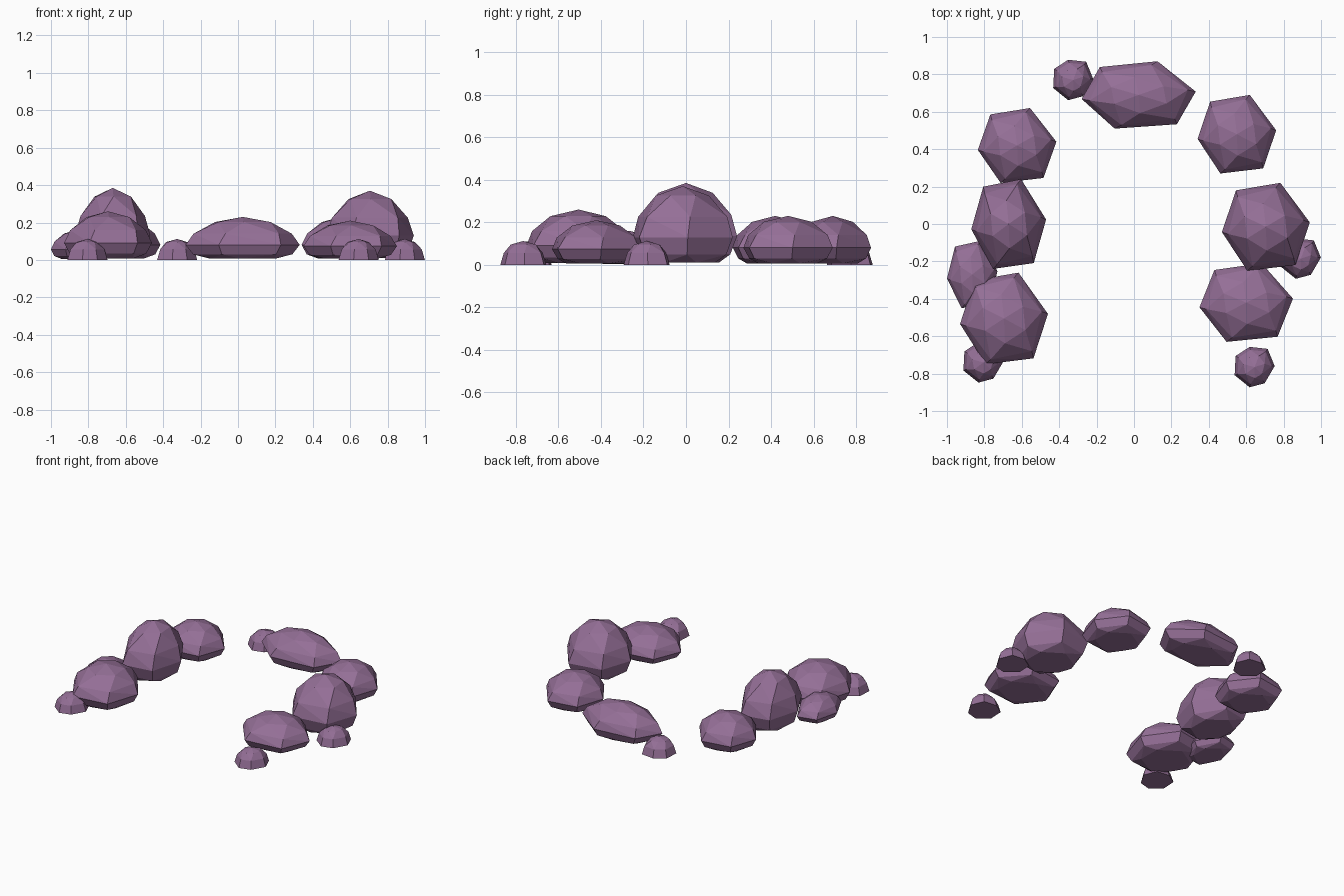
import bpy, bmesh, math

if "Cube" in bpy.data.objects:
    bpy.data.objects.remove(bpy.data.objects["Cube"])

stone = bpy.data.materials.new("purple_stone")
stone.diffuse_color = (0.30, 0.16, 0.31, 1)
stone.use_nodes = True
stone.node_tree.nodes["Principled BSDF"].inputs["Base Color"].default_value = stone.diffuse_color

# Shared plan outlines, in units of the half width and half depth
BOULDER = [(-.68, .83), (.33, 1), (1, .1), (.67, -.87), (-.42, -1), (-1, -.12)]
PEBBLE = [(-.95, .55), (-.25, 1), (.65, .9), (1, .05), (.5, -.8), (-.25, -1), (-1, -.4)]

# Rings: (height fraction, outline scale, twist in degrees)
BOULDER_RINGS = [(.03, .62, 20), (.13, .87, 0), (.35, 1, 0), (.61, .87, 4), (.88, .5, 25), (1, 0, 0)]
PEBBLE_RINGS = [(0, 1, 0), (.5, .85, 0), (.85, .53, 15), (1, 0, 0)]


def rock(name, outline, rings, x, y, half_x, half_y, height):
    bm = bmesh.new()
    for z, s, twist in rings:
        c, n = math.cos(math.radians(twist)) * s, math.sin(math.radians(twist)) * s
        if s == 0:
            bm.verts.new((0, 0, height * z))
            continue
        for px, py in outline:
            bm.verts.new(((px * c - py * n) * half_x, (px * n + py * c) * half_y, height * z))
    hull = bmesh.ops.convex_hull(bm, input=bm.verts)
    loose = [v for v in bm.verts if not v.link_faces]
    bmesh.ops.delete(bm, geom=loose, context='VERTS')
    bmesh.ops.dissolve_limit(bm, angle_limit=math.radians(3), verts=bm.verts, edges=bm.edges)
    bmesh.ops.recalc_face_normals(bm, faces=bm.faces)
    mesh = bpy.data.meshes.new(name)
    bm.to_mesh(mesh)
    bm.free()
    mesh.materials.append(stone)
    obj = bpy.data.objects.new(name, mesh)
    obj.location = (x, y, 0)
    bpy.context.collection.objects.link(obj)


# Boulders around the ring: centre, half sizes, height
for name, *dims in [
    ("back_boulder", .025, .69, .305, .18, .23),
    ("back_right_boulder", .55, .48, .21, .21, .23),
    ("right_tall_boulder", .705, -.015, .235, .235, .37),
    ("front_right_boulder", .60, -.42, .25, .21, .21),
    ("back_left_boulder", -.625, .42, .21, .20, .23),
    ("left_tall_boulder", -.67, 0, .20, .24, .385),
    ("front_left_boulder", -.695, -.505, .235, .245, .26),
    ("left_side_stone", -.865, -.27, .135, .18, .16),
]:
    rock(name, BOULDER, BOULDER_RINGS, *dims)

# Flat-bottomed pebbles
for i, (x, y) in enumerate([(-.325, .77), (-.805, -.74), (.645, -.765), (.892, -.185)]):
    rock(f"pebble_{i + 1}", PEBBLE, PEBBLE_RINGS, x, y, .107, .108, .112)
